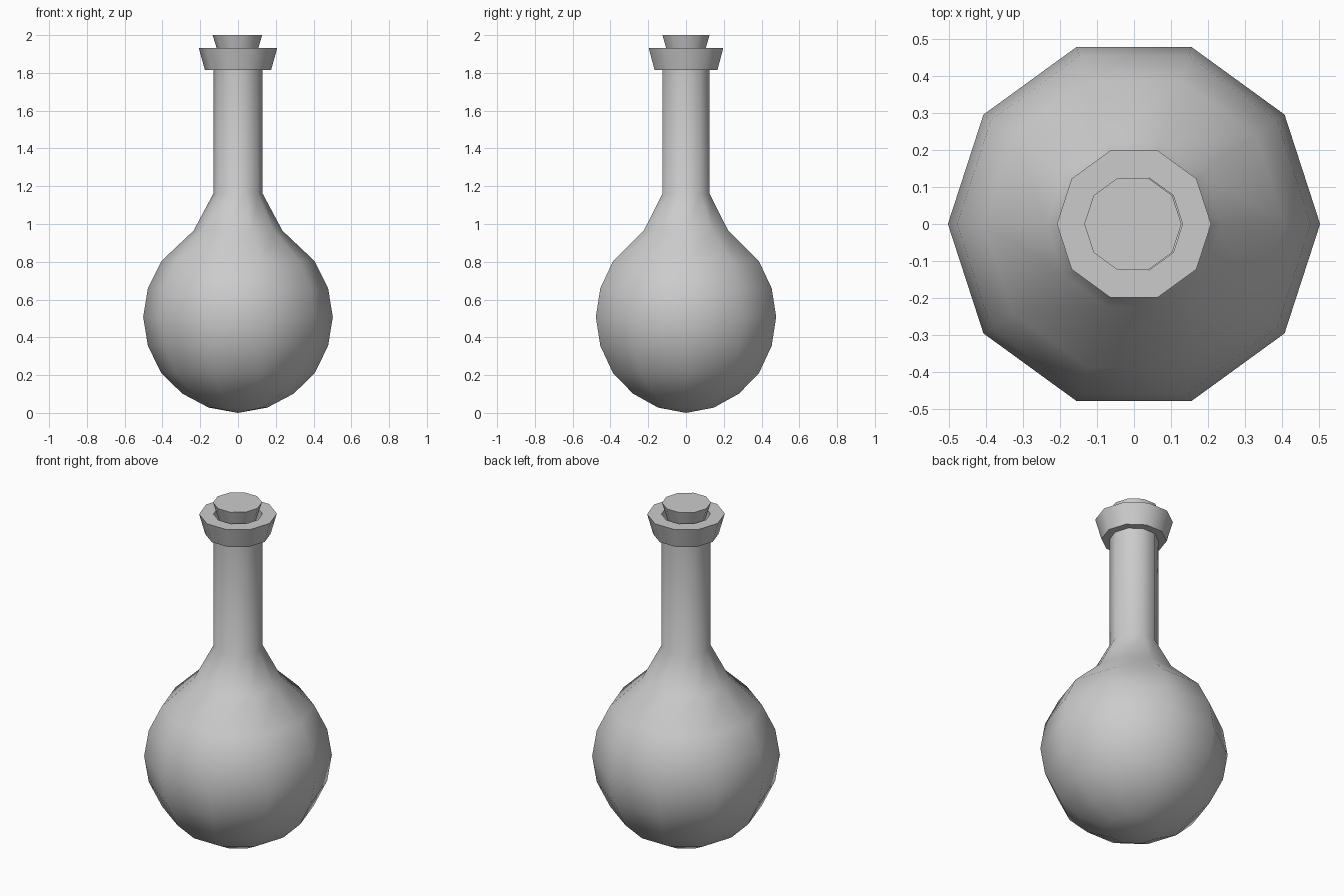
import bpy, bmesh, math

if "Cube" in bpy.data.objects:
    bpy.data.objects.remove(bpy.data.objects["Cube"])

SIDES = 10


def lathe(name, profile, x=0.0, closed=False):
    """Spin a (radius, height) profile around z; zero-radius points become poles."""
    bm = bmesh.new()
    rings = []
    for r, z in profile:
        if r == 0:
            rings.append([bm.verts.new((x, 0, z))] * SIDES)
        else:
            rings.append([bm.verts.new((x + r * math.cos(2 * math.pi * i / SIDES),
                                        r * math.sin(2 * math.pi * i / SIDES), z))
                          for i in range(SIDES)])
    pairs = list(zip(rings, rings[1:]))
    if closed:
        pairs.append((rings[-1], rings[0]))
    for a, b in pairs:
        for i in range(SIDES):
            j = (i + 1) % SIDES
            quad = [a[i], a[j], b[j], b[i]]
            bm.faces.new(list(dict.fromkeys(quad)))
    mesh = bpy.data.meshes.new(name)
    bm.to_mesh(mesh)
    bm.free()
    obj = bpy.data.objects.new(name, mesh)
    bpy.context.collection.objects.link(obj)
    bpy.ops.object.select_all(action='DESELECT')
    obj.select_set(True)
    bpy.context.view_layer.objects.active = obj
    bpy.ops.object.shade_smooth_by_angle(angle=math.radians(50))
    return obj


# Round bulb, sloped shoulder and neck, flared lip with an open mouth
lathe("flask", [
    (0, 0.0), (0.155, 0.028), (0.295, 0.102), (0.406, 0.21), (0.477, 0.355),
    (0.502, 0.508), (0.477, 0.66), (0.406, 0.803), (0.235, 0.965),
    (0.131, 1.16), (0.131, 1.815), (0.175, 1.815), (0.208, 1.933),
    (0.131, 1.933), (0.131, 1.815)])

# Tapered stopper seated in the mouth
lathe("stopper", [(0, 1.815), (0.075, 1.815), (0.131, 2.0), (0, 2.0)], x=-0.003)
